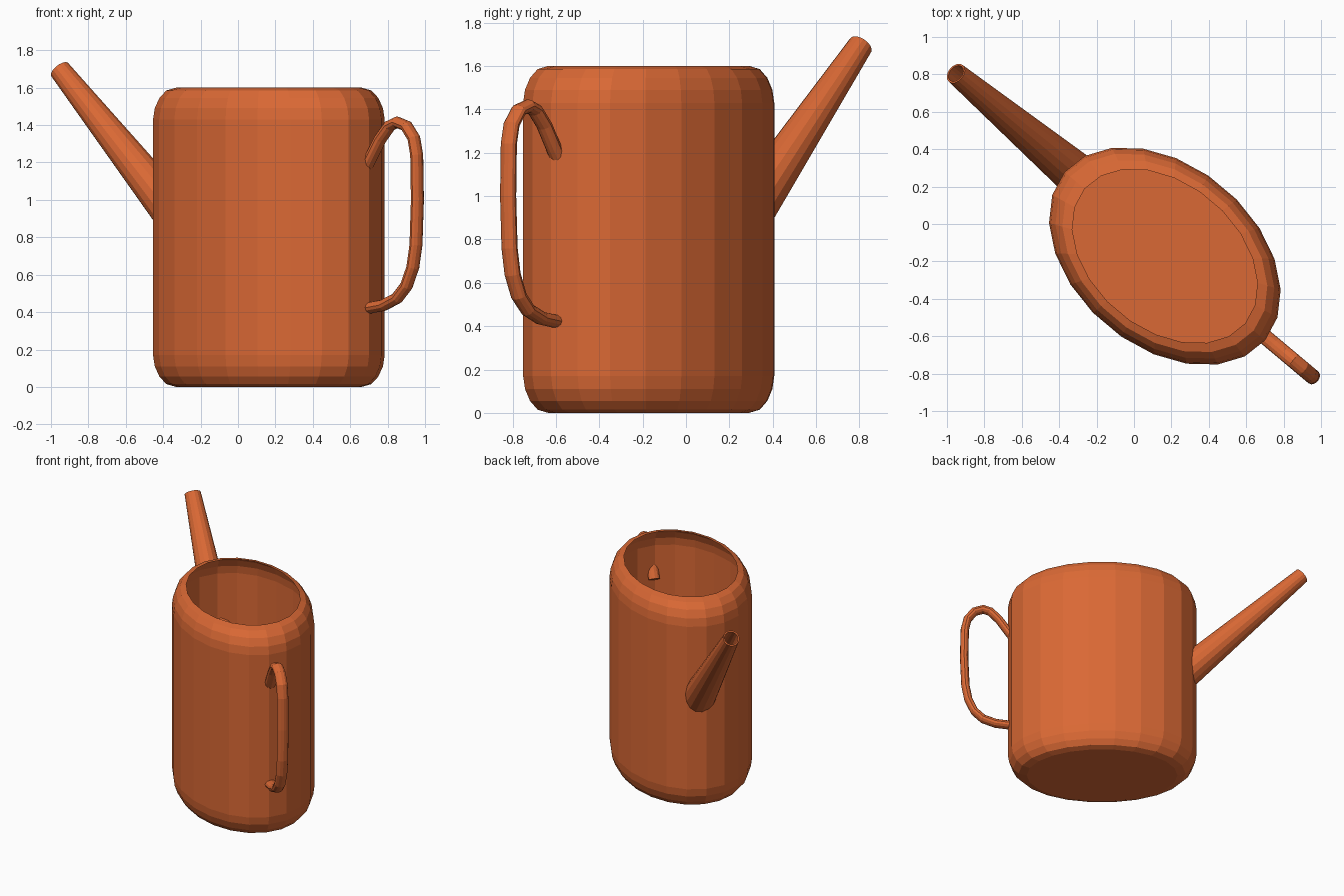
import bpy, bmesh
from math import cos, sin, pi, radians
from mathutils import Vector

if "Cube" in bpy.data.objects:
    bpy.data.objects.remove(bpy.data.objects["Cube"])

mat = bpy.data.materials.new("terracotta")
mat.diffuse_color = (0.70, 0.14, 0.035, 1)
mat.use_nodes = True
mat.node_tree.nodes["Principled BSDF"].inputs["Base Color"].default_value = mat.diffuse_color


def loft(name, rings, cap_start=False, cap_end=False):
    """Skin a list of point rings; local x runs along the long axis toward the handle."""
    bm = bmesh.new()
    vr = [[bm.verts.new(p) for p in r] for r in rings]
    for a, b in zip(vr, vr[1:]):
        n = len(a)
        for i in range(n):
            j = (i + 1) % n
            bm.faces.new((a[i], a[j], b[j], b[i]))
    if cap_start:
        bm.faces.new(vr[0][::-1])
    if cap_end:
        bm.faces.new(vr[-1])
    bmesh.ops.recalc_face_normals(bm, faces=bm.faces)
    me = bpy.data.meshes.new(name)
    bm.to_mesh(me)
    bm.free()
    me.materials.append(mat)
    ob = bpy.data.objects.new(name, me)
    ob.location = (0.165, -0.172, 0)
    ob.rotation_euler.z = radians(-40)
    bpy.context.collection.objects.link(ob)
    return ob


def circle(n):
    return [(cos(2 * pi * i / n), sin(2 * pi * i / n)) for i in range(n)]


# body: 22-sided oval pot, rounded at the foot and shoulder, open on top
A, B, H = 0.70, 0.484, 1.6
foot = [(0.80, 0), (0.885, 0.015), (0.945, 0.055), (0.985, 0.11), (1.0, 0.17)]
profile = foot + [(s, H - z) for s, z in reversed(foot)]
loft("body", [[(A * s * c, B * s * t, z) for c, t in circle(22)] for s, z in profile],
     cap_start=True)

# spout: tapered tube, cut upright just inside the body wall
tip = Vector((-1.484, 0.03, 1.695))
axis = Vector((0.72, 0, -0.694)).normalized()
side = Vector((0, 1, 0))
up = axis.cross(side)
r0, taper, wall = 0.058, 0.05, -0.66
tip_ring, base_ring = [], []
for c, t in circle(16):
    d = side * c + up * t
    p = tip + d * r0
    g = axis + d * taper
    tip_ring.append(p)
    base_ring.append(p + g * ((wall - p.x) / g.x))
spout = loft("spout", [base_ring, tip_ring])
sol = spout.modifiers.new("wall", 'SOLIDIFY')
sol.thickness = 0.01
sol.offset = -1

# handle: slightly flattened tube along a path in the upright plane
path = [(0.67, 1.18), (0.70, 1.225), (0.765, 1.325), (0.83, 1.395), (0.883, 1.415),
        (0.948, 1.395), (1.0, 1.33), (1.02, 1.24), (1.025, 1.0), (1.015, 0.76),
        (0.993, 0.64), (0.948, 0.54), (0.883, 0.475), (0.79, 0.437), (0.70, 0.424),
        (0.67, 0.423)]
pts = [Vector((u, 0.014, z)) for u, z in path]
rings = []
for i, p in enumerate(pts):
    tan = (pts[min(i + 1, len(pts) - 1)] - pts[max(i - 1, 0)]).normalized()
    nor = tan.cross(side)
    rings.append([p + nor * 0.031 * c + side * 0.041 * t for c, t in circle(12)])
loft("handle", rings, True, True)
